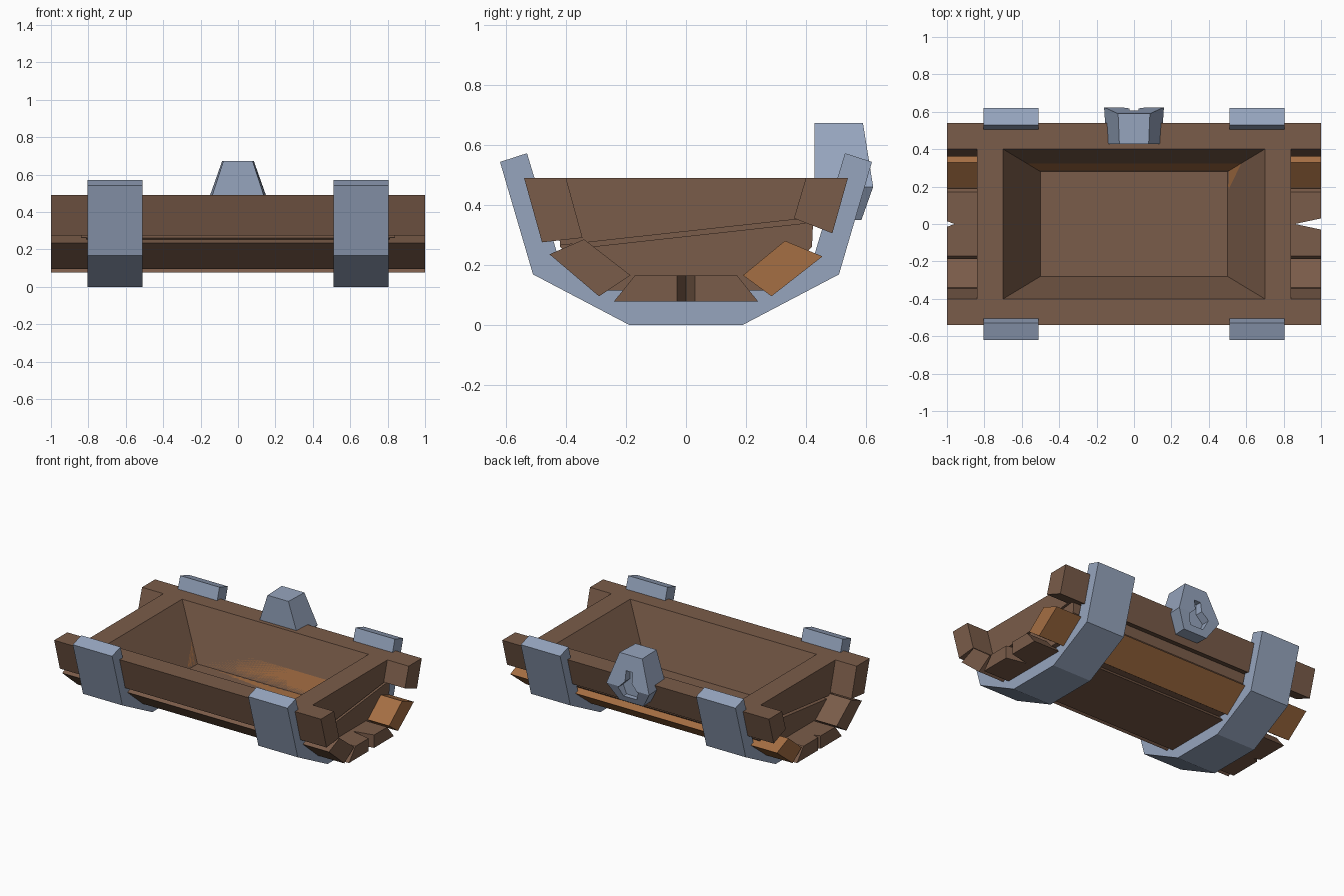
import bpy, bmesh
from mathutils import Vector

if "Cube" in bpy.data.objects:
    bpy.data.objects.remove(bpy.data.objects["Cube"])


def material(name, rgb):
    m = bpy.data.materials.new(name)
    m.diffuse_color = (*rgb, 1)
    m.use_nodes = True
    m.node_tree.nodes["Principled BSDF"].inputs["Base Color"].default_value = m.diffuse_color
    return m


WOOD = material("brown wood", (0.195, 0.107, 0.067))
ORANGE = material("orange wood", (0.376, 0.156, 0.056))
METAL = material("blue grey metal", (0.305, 0.376, 0.515))


def loft(name, a, b, mat):
    """Solid between two matching rings of 3D points."""
    bm = bmesh.new()
    va = [bm.verts.new(p) for p in a]
    vb = [bm.verts.new(p) for p in b]
    n = len(va)
    bm.faces.new(va)
    bm.faces.new(vb[::-1])
    for i in range(n):
        j = (i + 1) % n
        bm.faces.new((va[i], vb[i], vb[j], va[j]))
    bmesh.ops.recalc_face_normals(bm, faces=bm.faces)
    me = bpy.data.meshes.new(name)
    bm.to_mesh(me)
    bm.free()
    ob = bpy.data.objects.new(name, me)
    bpy.context.collection.objects.link(ob)
    if mat:
        me.materials.append(mat)
    return ob


def along_x(name, prof, x0, x1, mat):
    return loft(name, [(x0, y, z) for y, z in prof], [(x1, y, z) for y, z in prof], mat)


def mirrored(half):
    return half + [(-p, q) for p, q in reversed(half)]


def cut(ob, cutters):
    for c in cutters:
        m = ob.modifiers.new("cut", 'BOOLEAN')
        m.operation, m.solver, m.object = 'DIFFERENCE', 'EXACT', c
    dg = bpy.context.evaluated_depsgraph_get()
    dg.update()
    me = bpy.data.meshes.new_from_object(ob.evaluated_get(dg))
    mat = ob.data.materials[0]
    ob.modifiers.clear()
    ob.data = me
    me.materials.clear()
    me.materials.append(mat)
    for p in me.polygons:
        p.material_index = 0


# Tapered cavity cutter
def rect(x, y, z):
    return [(-x, -y, z), (x, -y, z), (x, y, z), (-x, y, z)]


cavity = loft("cavity_cutter", rect(0.702, 0.402, 0.495), rect(0.5, 0.28, 0.15), None)
cutters = [cavity]

# Slanted cracks across both end panels
crack_prof = [(-0.6, 0.229), (0.6, 0.361), (0.6, 0.377), (-0.6, 0.245)]
cracks = [along_x("crack_cutter", crack_prof, s * 0.81, s * 0.9, None) for s in (-1, 1)]
cutters += cracks

# Core: end panels, lining and the bottom of the plank gaps
core = along_x("core_and_end_panels",
               mirrored([(0.43, 0.49), (0.42, 0.26), (0.27, 0.115)]), -0.84, 0.84, WOOD)
cut(core, cutters)

# Long side walls and planks
boards = [
    ("front_wall", [(-0.54, 0.49), (-0.40, 0.49), (-0.345, 0.29), (-0.48, 0.275)], WOOD),
    ("back_wall", [(0.54, 0.49), (0.40, 0.49), (0.36, 0.355), (0.488, 0.305)], WOOD),
    ("front_lower_plank", [(-0.34, 0.285), (-0.455, 0.235), (-0.29, 0.095), (-0.185, 0.165)], WOOD),
    ("back_lower_plank", [(0.33, 0.28), (0.455, 0.228), (0.285, 0.095), (0.19, 0.165)], ORANGE),
]
for name, prof, mat in boards:
    cut(along_x(name, prof, -1, 1, mat), [cavity])

# Bottom plank with a split at each end
def bottom_ring(w, z):
    return [(-1, -w, z), (1, -w, z), (1, -0.03, z), (0.86, 0, z), (1, 0.03, z),
            (1, w, z), (-1, w, z), (-1, 0.015, z), (-0.96, 0, z), (-1, -0.015, z)]


bottom = loft("bottom_plank", bottom_ring(0.24, 0.078), bottom_ring(0.17, 0.165), WOOD)
cut(bottom, [cavity])

# Metal bands
outer = mirrored([(0.62, 0.543), (0.51, 0.168), (0.19, 0.0)])
inner = mirrored([(0.53, 0.572), (0.43, 0.24), (0.16, 0.09)])
for s, side in ((-1, "left"), (1, "right")):
    band = along_x(side + "_band", outer + inner[::-1], s * 0.51, s * 0.805, METAL)

# Lock: hexagonal block with a ridge at its widest point
hexagon = mirrored([(0.085, 0.672), (0.16, 0.46), (0.09, 0.35)])


def lock_y(z):
    return 0.59 + (0.672 - z) * 0.16 if z > 0.4 else 0.585


def lock_half(top):
    pts = ([(0.085, 0.672), (0.16, 0.46), (-0.16, 0.46), (-0.085, 0.672)] if top else
           [(0.16, 0.46), (0.09, 0.35), (-0.09, 0.35), (-0.16, 0.46)])
    return ([(x * 0.92, 0.428, z) for x, z in pts], [(x, lock_y(z), z) for x, z in pts])


lock = loft("lock_block", *lock_half(True), METAL)
bm = bmesh.new()
bm.from_mesh(lock.data)
other = loft("lock_lower", *lock_half(False), None)
bm.from_mesh(other.data)
bpy.data.objects.remove(other)
bmesh.ops.remove_doubles(bm, verts=bm.verts, dist=0.0001)
# drop the shared inner wall between both halves
inside = [f for f in bm.faces if all(abs(v.co.z - 0.46) < 1e-4 for v in f.verts)]
bmesh.ops.delete(bm, geom=inside, context='FACES_ONLY')
bmesh.ops.recalc_face_normals(bm, faces=bm.faces)
bm.to_mesh(lock.data)
bm.free()

# Keyhole recess
key = mirrored([(0.025, 0.57), (0.025, 0.5), (0.075, 0.45), (0.05, 0.39)])
keyhole = loft("keyhole_cutter", [(x, 0.565, z) for x, z in key],
               [(x, 0.7, z) for x, z in key], None)
cut(lock, [keyhole])

for c in cutters + [keyhole]:
    bpy.data.objects.remove(c)
